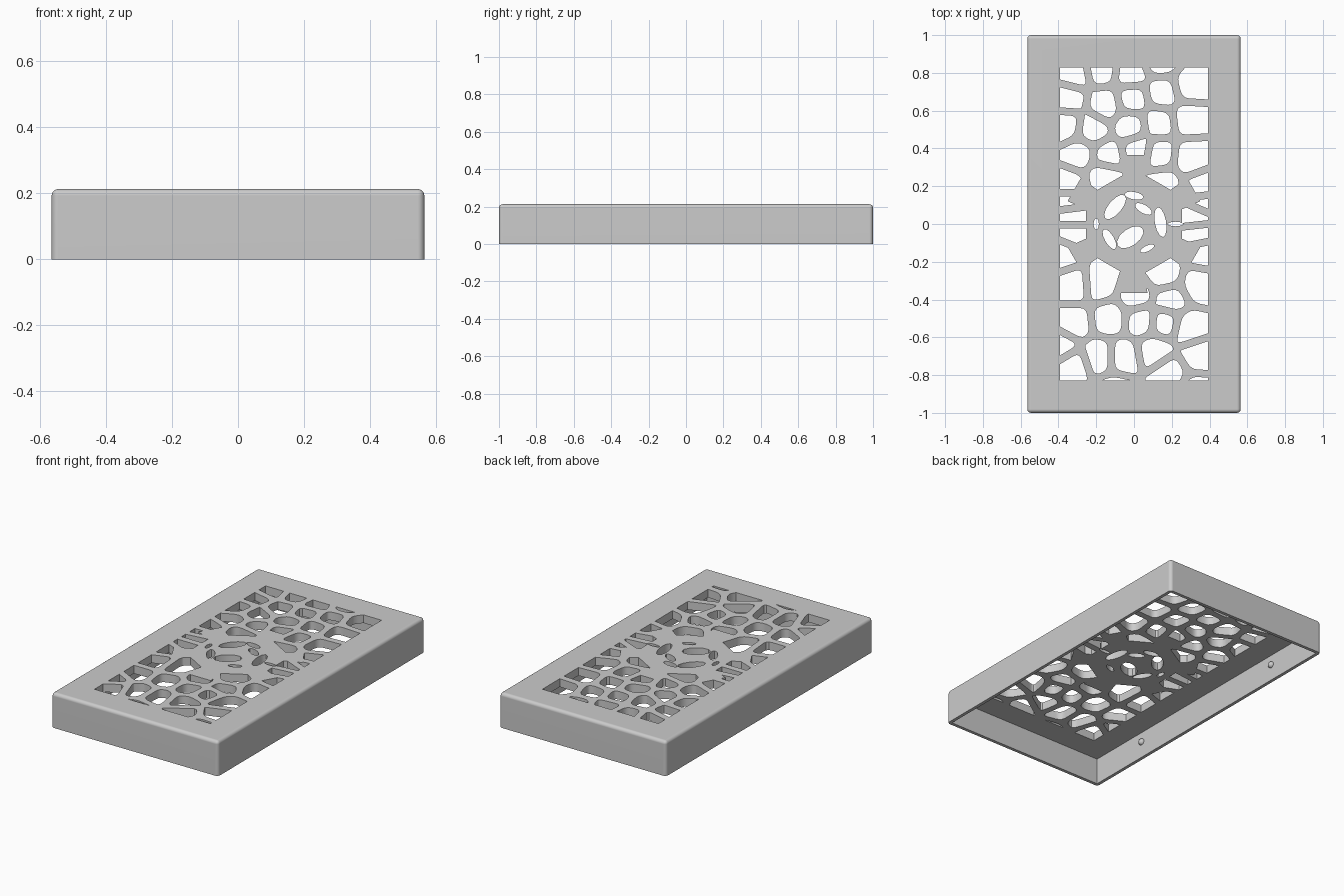
import bpy
import bmesh
from math import cos, sin, radians, pi
from mathutils import Vector

if "Cube" in bpy.data.objects:
    bpy.data.objects.remove(bpy.data.objects["Cube"], do_unlink=True)

HALF_X, HALF_Y, HEIGHT = 0.565, 1.0, 0.213
WALL, PLATE, EDGE = 0.02, 0.05, 0.02
WIN_X, WIN_Y = 0.393, 0.828
RIB = 0.04

# Cell centres of the lattice, in hundredths
SEEDS = [
    (-32, 79), (-17, 82), (-2, 80), (14, 87), (30, 73), (15, 69),
    (-35, 67), (-15, 63), (-1, 66), (-36, 52), (-22, 50), (-2, 52),
    (13, 54), (29, 56), (-29, 37), (-14, 36), (13, 37), (30, 35),
    (2, 39), (-16, 26), (-35, 21), (-35, 12), (-34, 4), (-34, -5),
    (-38, -15), (36, 19), (37, 11), (34, 4), (35, -5), (37, -15),
    (16, -27), (34, -32), (-32, -33), (-18, -32), (1, -38), (19, -40),
    (-13, -50), (4, -51), (29, -55), (16, -52), (-32, -52), (-33, -75),
    (-39, -65), (-18, -70), (-6, -70), (11, -67), (34, -70), (19, -79),
    (-10, -89), (33, -88), (0, 0), (15, 21)]

# Medallion slots: centre x, centre y, half length, half width, angle
SLOTS = [
    (-10, 9, 8, 3.5, 50), (0, 15, 5, 2, -10), (5, 8, 5, 2.2, -30),
    (14, 1, 8, 3, 100), (-13, -8, 6, 2.4, -60), (-2, -7, 8, 4.5, 35),
    (7, -13, 4, 1.5, 25), (-20, 0, 3, 1.4, 90), (22, 0, 4, 1.2, 0)]


def new_object(name, bm):
    bmesh.ops.recalc_face_normals(bm, faces=bm.faces)
    mesh = bpy.data.meshes.new(name)
    bm.to_mesh(mesh)
    bm.free()
    obj = bpy.data.objects.new(name, mesh)
    bpy.context.collection.objects.link(obj)
    return obj


def prism(bm, pts, z0, z1):
    low = [bm.verts.new((p.x, p.y, z0)) for p in pts]
    high = [bm.verts.new((p.x, p.y, z1)) for p in pts]
    bm.faces.new(low[::-1])
    bm.faces.new(high)
    for i in range(len(pts)):
        j = (i + 1) % len(pts)
        bm.faces.new((low[i], low[j], high[j], high[i]))


def rectangle(hx, hy):
    return [Vector(p) for p in ((-hx, -hy), (hx, -hy), (hx, hy), (-hx, hy))]


def clip(poly, point, normal):
    """Keep the part of a convex polygon behind a line."""
    out = []
    for a, b in zip(poly, poly[1:] + poly[:1]):
        da, db = (a - point).dot(normal), (b - point).dot(normal)
        if da <= 0:
            out.append(a)
        if (da < 0 < db) or (db < 0 < da):
            out.append(a.lerp(b, da / (da - db)))
    return out


def tidy(poly):
    return [p for i, p in enumerate(poly) if (p - poly[i - 1]).length > 0.002]


def rounded(poly, reach=0.035):
    out = []
    n = len(poly)
    for i, p in enumerate(poly):
        ends = []
        for q in (poly[i - 1], poly[(i + 1) % n]):
            d = q - p
            ends.append(p + d.normalized() * min(reach, d.length * 0.42))
        for t in (0, 0.33, 0.67, 1):
            out.append(ends[0].lerp(p, t).lerp(p.lerp(ends[1], t), t))
    return out


def cut(target, cutter):
    mod = target.modifiers.new("cut", 'BOOLEAN')
    mod.operation = 'DIFFERENCE'
    mod.solver = 'EXACT'
    mod.object = cutter
    bpy.context.view_layer.objects.active = target
    bpy.ops.object.modifier_apply(modifier=mod.name)
    bpy.data.objects.remove(cutter, do_unlink=True)


# Outer shell with softened top and upright edges
bm = bmesh.new()
prism(bm, rectangle(HALF_X, HALF_Y), 0, HEIGHT)
soft = [e for e in bm.edges if max(v.co.z for v in e.verts) > 0.1]
bmesh.ops.bevel(bm, geom=soft, offset=EDGE, segments=4, profile=0.5,
                affect='EDGES')
cover = new_object("cover", bm)

# Hollow underside
bm = bmesh.new()
prism(bm, rectangle(HALF_X - WALL, HALF_Y - WALL), -0.1, HEIGHT - PLATE)
cut(cover, new_object("cavity", bm))

# Rounded lattice cells, trimmed to the window
bm = bmesh.new()
seeds = [Vector(s) / 100 for s in SEEDS]
for s in seeds:
    cell = rectangle(0.6, 1.1)
    for o in seeds:
        if o is not s:
            d = (o - s).normalized()
            cell = clip(cell, (s + o) / 2 - d * RIB / 2, d)
    cell = tidy(cell)
    if len(cell) < 3:
        continue
    cell = rounded(cell)
    for axis, limit in ((Vector((1, 0)), WIN_X), (Vector((0, 1)), WIN_Y)):
        for side in (1, -1):
            cell = clip(cell, axis * side * limit, axis * side)
    cell = tidy(cell)
    if len(cell) > 2:
        prism(bm, cell, HEIGHT - PLATE - 0.03, HEIGHT + 0.03)
openings = new_object("openings", bm)

# Solid six-toothed medallion left standing in the lattice
outline = []
for k in range(6):
    for offset, r in ((-13, 0.265), (-11, 0.372), (11, 0.372), (13, 0.265)):
        a = radians(30 + 60 * k + offset)
        outline.append(Vector((cos(a), sin(a))) * r)
bm = bmesh.new()
prism(bm, outline, 0, 0.5)
cut(openings, new_object("medallion", bm))
cut(cover, openings)

# Slots inside the medallion
bm = bmesh.new()
for x, y, a, b, turn in SLOTS:
    c, s = cos(radians(turn)), sin(radians(turn))
    ring = []
    for i in range(12):
        u, v = a * cos(i * pi / 6), b * sin(i * pi / 6)
        ring.append(Vector((x + u * c - v * s, y + u * s + v * c)) / 100)
    prism(bm, ring, HEIGHT - PLATE - 0.03, HEIGHT + 0.03)
cut(cover, new_object("slots", bm))

# Snap bumps on the inner faces of the long walls
bm = bmesh.new()
for sx in (1, -1):
    for sy in (1, -1):
        made = bmesh.ops.create_uvsphere(bm, u_segments=16, v_segments=10,
                                         radius=0.02)
        bmesh.ops.translate(bm, verts=made["verts"],
                            vec=(sx * (HALF_X - WALL), sy * 0.58, 0.1))
        for v in made["verts"]:
            v.co.x = sx * min(abs(v.co.x), HALF_X - WALL / 2)
bumps = new_object("snap_bumps", bm)

# Single grey finish
grey = bpy.data.materials.new("plain_grey")
grey.use_nodes = True
color = (0.6, 0.6, 0.6, 1)
grey.diffuse_color = color
grey.node_tree.nodes["Principled BSDF"].inputs["Base Color"].default_value = color

for obj in (cover, bumps):
    obj.data.materials.clear()
    obj.data.materials.append(grey)
    bpy.ops.object.select_all(action='DESELECT')
    obj.select_set(True)
    bpy.context.view_layer.objects.active = obj
    bpy.ops.object.shade_smooth_by_angle(angle=radians(35))
weighted = cover.modifiers.new("even_shading", 'WEIGHTED_NORMAL')
weighted.keep_sharp = True
